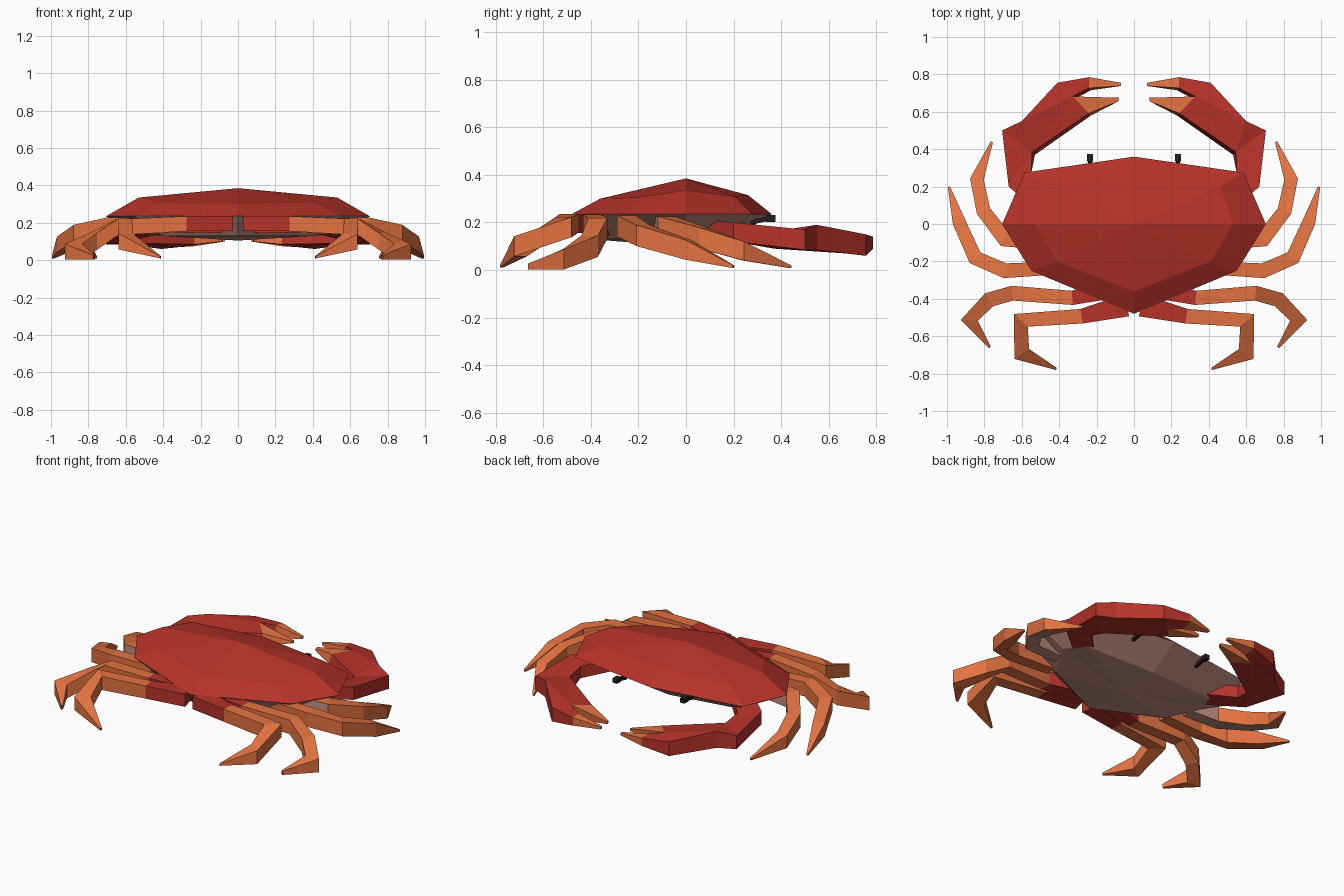
import bpy, bmesh
from mathutils import Vector

cube = bpy.data.objects.get("Cube")
if cube:
    bpy.data.objects.remove(cube, do_unlink=True)


def material(name, srgb):
    linear = [(c / 255) ** 2.2 for c in srgb] + [1]
    m = bpy.data.materials.new(name)
    m.use_nodes = True
    m.diffuse_color = linear
    m.node_tree.nodes["Principled BSDF"].inputs["Base Color"].default_value = linear
    return m


RED = material("shell red", (180, 54, 46))
ORANGE = material("leg orange", (226, 114, 67))
BROWN = material("belly brown", (192, 143, 129))
BLACK = material("eye black", (40, 34, 36))


def finish(name, bm, mats, mirrored=True):
    bmesh.ops.recalc_face_normals(bm, faces=bm.faces)
    mesh = bpy.data.meshes.new(name)
    bm.to_mesh(mesh)
    bm.free()
    for m in mats:
        mesh.materials.append(m)
    obj = bpy.data.objects.new(name, mesh)
    bpy.context.collection.objects.link(obj)
    if mirrored:
        obj.modifiers.new("Mirror", "MIRROR").use_mirror_merge = False


def loft(bm, rings, mat_of=lambda band, side: 0):
    """Skin consecutive vertex rings; mat_of picks a material per band and side."""
    for i, (a, b) in enumerate(zip(rings, rings[1:])):
        for k in range(len(a)):
            n = (k + 1) % len(a)
            bm.faces.new((a[k], a[n], b[n], b[k])).material_index = mat_of(i, k)


def limb(name, stations, mats, mat_of=lambda band, side: 0):
    """Box-section limb along stations of (x, y, z, width, height)."""
    bm = bmesh.new()
    pts = [Vector(s[:3]) for s in stations]
    rings = []
    for i, (p, s) in enumerate(zip(pts, stations)):
        near = pts[max(i - 1, 0):i + 2]
        dirs = [(b - a).to_2d().normalized() for a, b in zip(near, near[1:])]
        d = sum(dirs, Vector((0, 0))).normalized()
        miter = 1 / max(d.dot(dirs[0]), 0.7)
        side = Vector((-d.y, d.x, 0)) * s[3] / 2 * miter
        up = Vector((0, 0, s[4] / 2))
        rings.append([bm.verts.new(p + v) for v in
                      (side + up, up - side, -side - up, side - up)])
    loft(bm, rings, mat_of)
    bm.faces.new(rings[0])
    bm.faces.new(rings[-1])
    finish(name, bm, mats)


def slab(name, outline, mat):
    """Plate from an outline of (x, y, z_bottom, z_top, inset of the top edge)."""
    bm = bmesh.new()
    low = [bm.verts.new((x, y, b)) for x, y, b, t, inset in outline]
    high = [bm.verts.new((x + inset, y + inset, t)) for x, y, b, t, inset in outline]
    loft(bm, [low, high])
    bm.faces.new(low)
    bm.faces.new(high)
    bmesh.ops.triangulate(bm, faces=[f for f in bm.faces if len(f.verts) > 4])
    finish(name, bm, [mat])


# Shell and belly: half rings from front to back, mirrored into full rings
def full_ring(bm, half):
    pts = half + [(-x, y, z) for x, y, z in half[-2:0:-1]]
    return [bm.verts.new(p) for p in pts]


bm = bmesh.new()
crown = full_ring(bm, [(0, .26, .315), (.46, .2, .31), (.53, 0, .335),
                       (.41, -.2, .305), (0, -.36, .3)])
rim = full_ring(bm, [(0, .36, .235), (.585, .275, .235), (.705, 0, .235),
                     (.55, -.25, .235), (0, -.48, .235)])
belly = full_ring(bm, [(0, .17, .115), (.46, .13, .135), (.53, 0, .15),
                       (.4, -.21, .13), (0, -.4, .13)])
loft(bm, [crown, rim, belly], lambda band, side: band)
for ring, tip, mat in ((crown, (0, 0, .385), 0), (belly, (0, -.1, .105), 1)):
    tip = bm.verts.new(tip)
    for k in range(len(ring)):
        bm.faces.new((ring[k], ring[k - 1], tip)).material_index = mat
finish("shell", bm, [RED, BROWN], False)

# Front two pairs of legs; the first is brown underneath
limb("first_leg", [(.48, -.1, .185, .075, .085), (.69, -.08, .18, .08, .09),
                   (.805, .07, .135, .075, .088), (.84, .24, .08, .07, .08),
                   (.76, .44, .014, .012, .012)], [ORANGE, BROWN],
     lambda band, side: int((band == 0 and side > 0) or (band < 3 and side == 2)))
limb("second_leg", [(.42, -.235, .185, .07, .08), (.69, -.25, .185, .078, .088),
                    (.85, -.18, .145, .075, .088), (.935, .01, .085, .07, .083),
                    (.99, .2, .014, .012, .012)], [ORANGE])

# Rear two pairs of legs, with red hips
REAR_LEGS = {
    "third_leg": [(.1, -.345, .185, .1, .08), (.33, -.395, .19, .075, .085),
                  (.65, -.37, .175, .078, .088), (.775, -.405, .1, .078, .09),
                  (.88, -.515, .045, .07, .085), (.77, -.66, .015, .012, .024)],
    "fourth_leg": [(.04, -.435, .195, .12, .08), (.28, -.493, .195, .078, .08),
                   (.605, -.515, .18, .072, .085), (.6, -.695, .1, .08, .085),
                   (.415, -.775, .016, .012, .012)],
}
for name, path in REAR_LEGS.items():
    limb(name, path, [RED, ORANGE], lambda band, side: min(band, 1))

# Claws: arm, palm and two pointed fingers per side
slab("claw_arm", [(.705, .5, .085, .17, 0), (.53, .37, .09, .165, .015),
                  (.55, .27, .11, .185, 0), (.42, .14, .14, .215, 0),
                  (.5, .05, .14, .215, 0), (.67, .2, .12, .2, 0)], RED)
slab("claw_palm", [(.705, .5, .085, .17, 0), (.6, .55, .085, .19, 0),
                   (.41, .755, .06, .15, 0), (.24, .785, .09, .14, 0),
                   (.23, .715, .075, .145, .012), (.315, .67, .07, .16, .012),
                   (.23, .58, .085, .145, .012), (.53, .37, .09, .165, .015)], RED)
slab("claw_upper_finger", [(.24, .785, .09, .14, 0), (.07, .755, .1, .115, 0),
                           (.07, .738, .1, .115, 0), (.23, .715, .075, .145, .012)], ORANGE)
slab("claw_lower_finger", [(.315, .67, .07, .16, .012), (.08, .675, .1, .115, 0),
                           (.085, .655, .1, .115, 0), (.23, .58, .085, .145, .012)], ORANGE)

# Eyes on short stalks under the front rim
limb("eye_stalk", [(.235, .27, .2, .02, .02), (.235, .34, .215, .02, .02)], [BLACK])
limb("eye", [(.235, .335, .217, .032, .03), (.235, .375, .217, .03, .028)], [BLACK])
